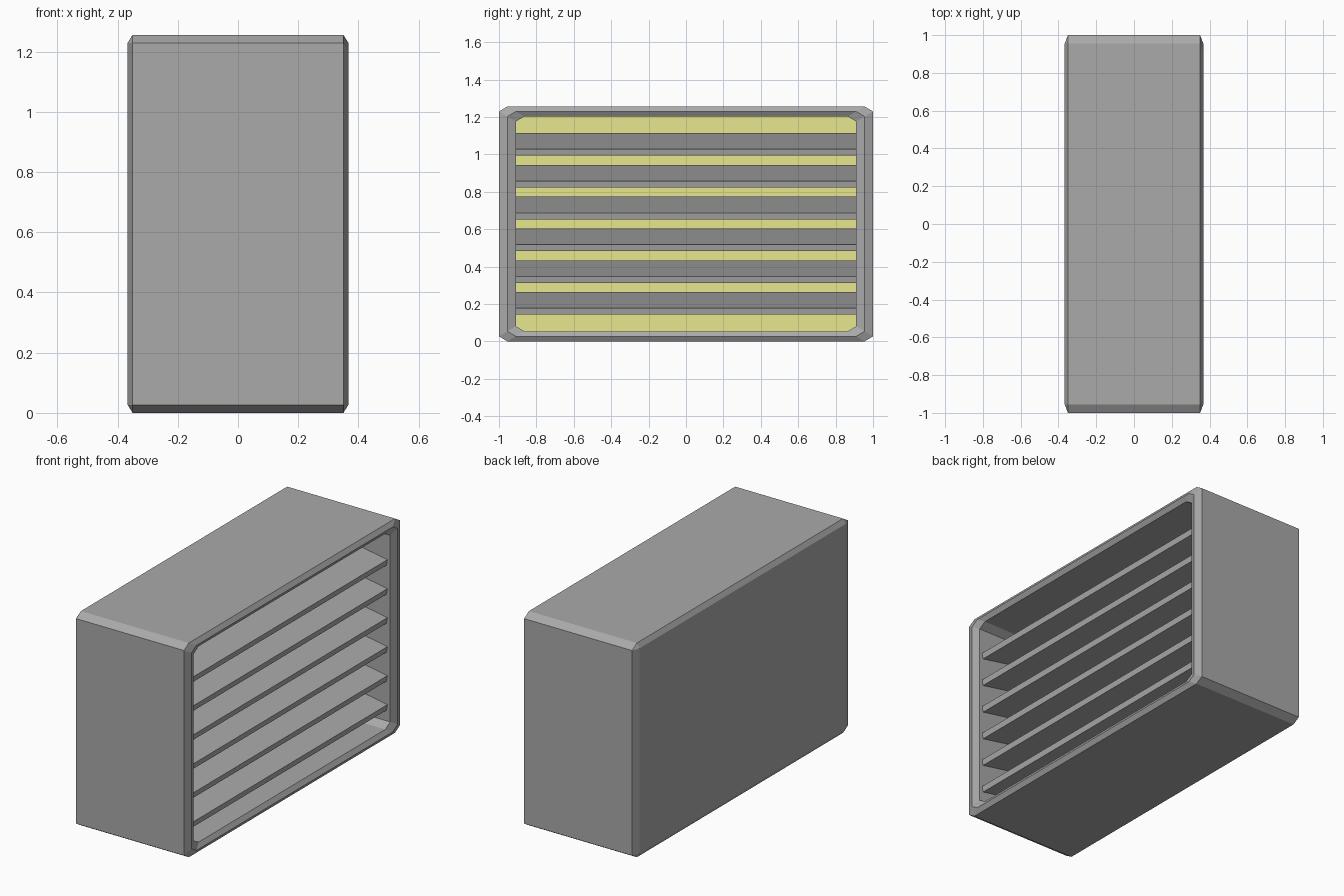
import bpy, bmesh, math
from mathutils import Matrix

if "Cube" in bpy.data.objects:
    bpy.data.objects.remove(bpy.data.objects["Cube"])

HY, HZ, HX = 1.0, 0.628, 0.367    # half sizes of the housing
BY, BZ, BX = 0.045, 0.027, 0.017  # chamfer sizes


def material(name, color):
    mat = bpy.data.materials.new(name)
    mat.diffuse_color = color
    mat.use_nodes = True
    mat.node_tree.nodes["Principled BSDF"].inputs["Base Color"].default_value = mat.diffuse_color
    return mat


body_grey = material("body_grey", (0.4, 0.4, 0.4, 1))
pale_yellow = material("pale_yellow", (0.8, 0.8, 0.28, 1))


def new_object(name, bm):
    bmesh.ops.recalc_face_normals(bm, faces=bm.faces)
    mesh = bpy.data.meshes.new(name)
    bm.to_mesh(mesh)
    bm.free()
    mesh.materials.append(body_grey)
    obj = bpy.data.objects.new(name, mesh)
    bpy.context.collection.objects.link(obj)
    return obj


def octagon(bm, x, step):
    """Rectangle with cut corners, inset by a number of chamfer widths."""
    y, z = HY - step * BY, HZ - step * BZ
    half = [(y, -z + BZ), (y, z - BZ), (y - BY, z), (-y + BY, z)]
    pts = half + [(-a, -b) for a, b in half]
    return [bm.verts.new((x, a, b + HZ)) for a, b in pts]


# Housing: chamfered open box, lofted from the back edge round the rim into the cavity
bm = bmesh.new()
rings = [octagon(bm, x, s) for x, s in
         [(-HX + BX, 0), (HX - BX, 0), (HX, 1), (HX - BX, 2), (-0.25, 2)]]
for a, b in zip(rings, rings[1:]):
    for i in range(8):
        j = (i + 1) % 8
        bm.faces.new((a[i], a[j], b[j], b[i]))

# Pale yellow light panel at the bottom of the cavity
bm.faces.new(rings[-1]).material_index = 1

# Back face with chamfered edges and triangular corners
back = [bm.verts.new((-HX, sy * (HY - BY), HZ + sz * (HZ - BZ)))
        for sy, sz in [(1, -1), (1, 1), (-1, 1), (-1, -1)]]
bm.faces.new(back)
r = rings[0]
for k in range(4):
    n = (k + 1) % 4
    bm.faces.new((back[k], back[n], r[2 * k + 1], r[2 * k]))
    bm.faces.new((back[n], r[2 * k + 1], r[(2 * k + 2) % 8]))
housing = new_object("housing", bm)
housing.data.materials.append(pale_yellow)

# Six tilted louvre slats, rising towards the back
for i in range(6):
    bm = bmesh.new()
    bmesh.ops.create_cube(bm, size=1, matrix=Matrix.Diagonal((0.495, 1.83, 0.035, 1)))
    bmesh.ops.transform(bm, verts=bm.verts,
                        matrix=Matrix.Rotation(math.radians(10), 4, 'Y'))
    slat = new_object(f"louvre_slat_{i + 1}", bm)
    slat.location = (0.085, 0, 0.628 + 0.17 * (i - 2.5))
